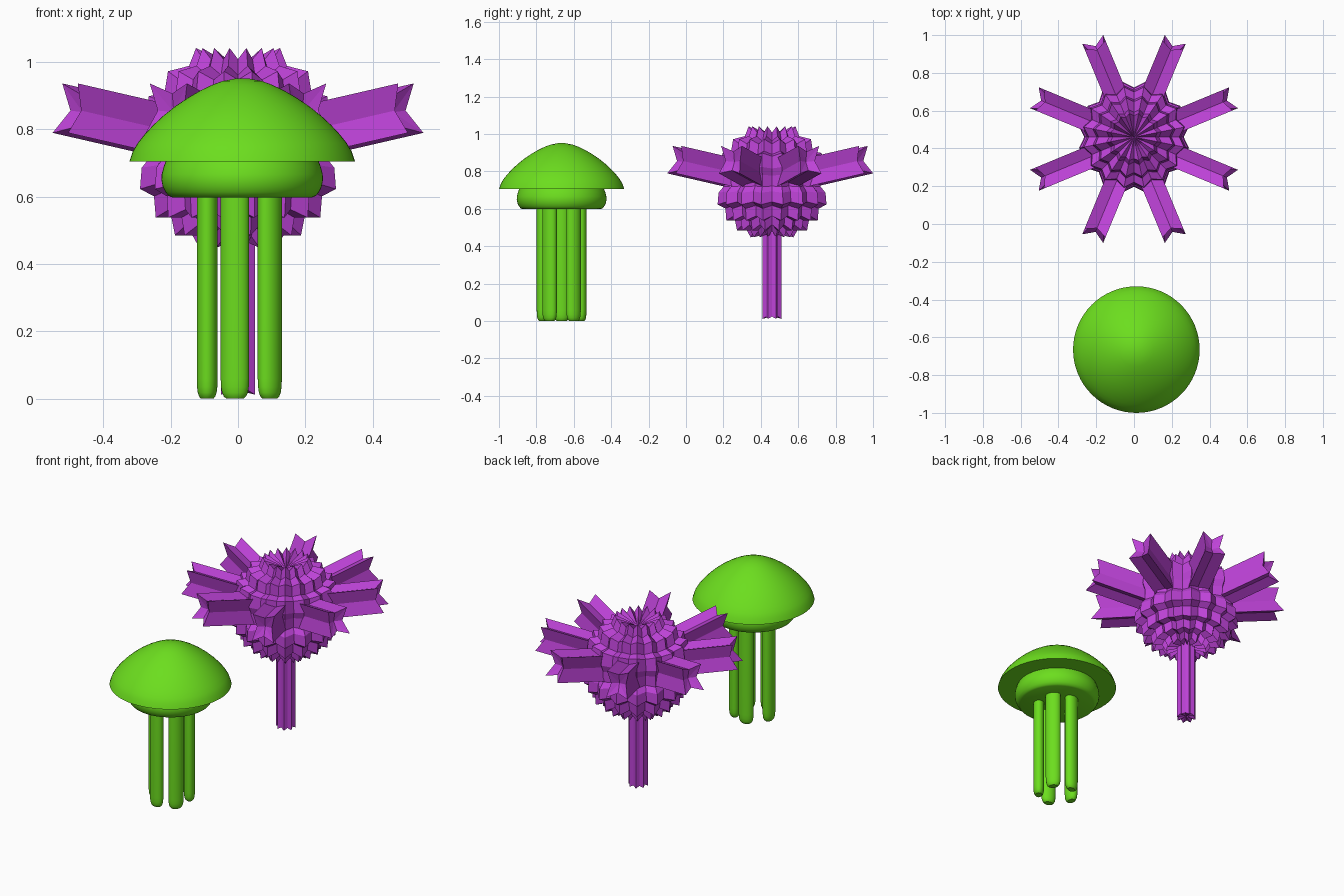
import bpy, bmesh, math
from mathutils import Vector, Matrix

if "Cube" in bpy.data.objects:
    bpy.data.objects.remove(bpy.data.objects["Cube"])


def material(name, color):
    m = bpy.data.materials.new(name)
    m.diffuse_color = color
    m.use_nodes = True
    m.node_tree.nodes["Principled BSDF"].inputs["Base Color"].default_value = m.diffuse_color
    return m


GREEN = material("green", (0.15, 0.73, 0.013, 1))
PURPLE = material("purple", (0.51, 0.055, 0.68, 1))


def loft(name, rings, mat, smooth=False, start=None, end=None):
    """Bridge equal-length point rings; optional centre points fan the ends."""
    bm = bmesh.new()
    vs = [[bm.verts.new(p) for p in r] for r in rings]
    n = len(vs[0])
    for a, b in zip(vs, vs[1:]):
        for i in range(n):
            j = (i + 1) % n
            bm.faces.new((a[i], a[j], b[j], b[i]))
    for ring, centre in ((vs[0], start), (vs[-1], end)):
        if centre is not None:
            c = bm.verts.new(centre)
            for i in range(n):
                bm.faces.new((ring[i], ring[(i + 1) % n], c))
    bmesh.ops.recalc_face_normals(bm, faces=bm.faces)
    me = bpy.data.meshes.new(name)
    bm.to_mesh(me)
    bm.free()
    me.materials.append(mat)
    ob = bpy.data.objects.new(name, me)
    bpy.context.collection.objects.link(ob)
    if smooth:
        bpy.ops.object.select_all(action='DESELECT')
        ob.select_set(True)
        bpy.context.view_layer.objects.active = ob
        bpy.ops.object.shade_smooth_by_angle(angle=math.radians(40))
    return ob


def lathe(name, profile, centre, mat, seg=64, sx=1.0, sy=1.0, turn=0.0):
    """Smooth closed revolve, optionally squashed to an ellipse and turned."""
    rot = Matrix.Rotation(turn, 3, 'Z')
    c = Vector((centre[0], centre[1], 0))

    def at(r, a, z):
        return c + rot @ Vector((r * sx * math.cos(a), r * sy * math.sin(a), z))
    rings = [[at(r, i * math.tau / seg, z) for i in range(seg)] for r, z in profile]
    return loft(name, rings, mat, True, at(0, 0, profile[0][1]), at(0, 0, profile[-1][1]))


# Green mushroom: cap and the collar under it
GX, GY = 0.0125, -0.665
lathe("green_cap", [(0.02, 0.951), (0.06, 0.943), (0.09, 0.932), (0.125, 0.915),
                    (0.16, 0.895), (0.20, 0.868), (0.235, 0.84), (0.265, 0.812),
                    (0.29, 0.785), (0.31, 0.76), (0.325, 0.735), (0.335, 0.705)],
      (GX, GY), GREEN)
lathe("green_collar", [(0.225, 0.71), (0.233, 0.69), (0.239, 0.667), (0.24, 0.65),
                       (0.236, 0.63), (0.228, 0.614), (0.219, 0.603), (0.208, 0.598)],
      (GX, GY), GREEN)

# Five oval legs with rounded feet
LEG = [(1, 0.605), (1, 0.06), (0.97, 0.035), (0.9, 0.018), (0.78, 0.007), (0.6, 0.0)]
for k, deg in enumerate((180, 38, -38, 102, -102)):
    a = math.radians(deg)
    lathe(f"green_leg_{k + 1}", LEG, (GX + 0.104 * math.cos(a), GY + 0.104 * math.sin(a)),
          GREEN, 28, 0.031, 0.043, a)

# Purple head: stepped ball with teeth on every ring
PY, PZ, COLS = 0.46, 0.75, 32
STEPS = [(0.05, 0.99), (0.12, 1.025), (0.14, 0.975), (0.20, 0.96), (0.21, 0.90),
         (0.255, 0.89), (0.265, 0.82), (0.25, 0.78), (0.25, 0.72), (0.275, 0.69),
         (0.28, 0.63), (0.24, 0.61), (0.235, 0.55), (0.19, 0.55), (0.18, 0.50),
         (0.13, 0.50), (0.11, 0.465), (0.05, 0.48)]


def toothed(r, z, depth):
    ring = []
    for i in range(COLS):
        f = 1 + depth if i % 2 else 1 - depth
        a = i * math.tau / COLS
        ring.append((r * f * math.cos(a), PY + r * f * math.sin(a), PZ + (z - PZ) * f))
    return ring


loft("purple_head", [toothed(r, z, 0.06) for r, z in STEPS], PURPLE,
     start=(0, PY, 0.97), end=(0, PY, 0.49))

# Eight rising arms with a four-pointed section and forked ends
STAR = [(0.06, 0.075), (0, 0.052), (-0.06, 0.075), (-0.042, 0),
        (-0.06, -0.075), (0, -0.052), (0.06, -0.075), (0.042, 0)]
TILT = math.radians(12)
for k in range(8):
    turn = (Matrix.Translation((0, 0.45, 0.745)) @
            Matrix.Rotation(math.radians(22.5 + 45 * k), 4, 'Z') @
            Matrix.Rotation(-TILT, 4, 'Y'))
    rings = [[turn @ Vector((d - (cut if i % 2 else 0), u, w))
              for i, (u, w) in enumerate(STAR)]
             for d, cut in ((0.12, 0), (0.568, 0.035))]
    loft(f"purple_arm_{k + 1}", rings, PURPLE,
         start=turn @ Vector((0.12, 0, 0)), end=turn @ Vector((0.51, 0, 0)))

# Fluted stem with a ragged foot
stem = []
for z, rag in ((0.50, 0), (0.012, 0.012)):
    stem.append([((0.055 if i % 2 else 0.045) * math.cos(i * math.tau / 16),
                  PY + (0.055 if i % 2 else 0.045) * math.sin(i * math.tau / 16),
                  z + (0 if i % 2 else rag)) for i in range(16)])
loft("purple_stem", stem, PURPLE, start=(0, PY, 0.50), end=(0, PY, 0.025))
